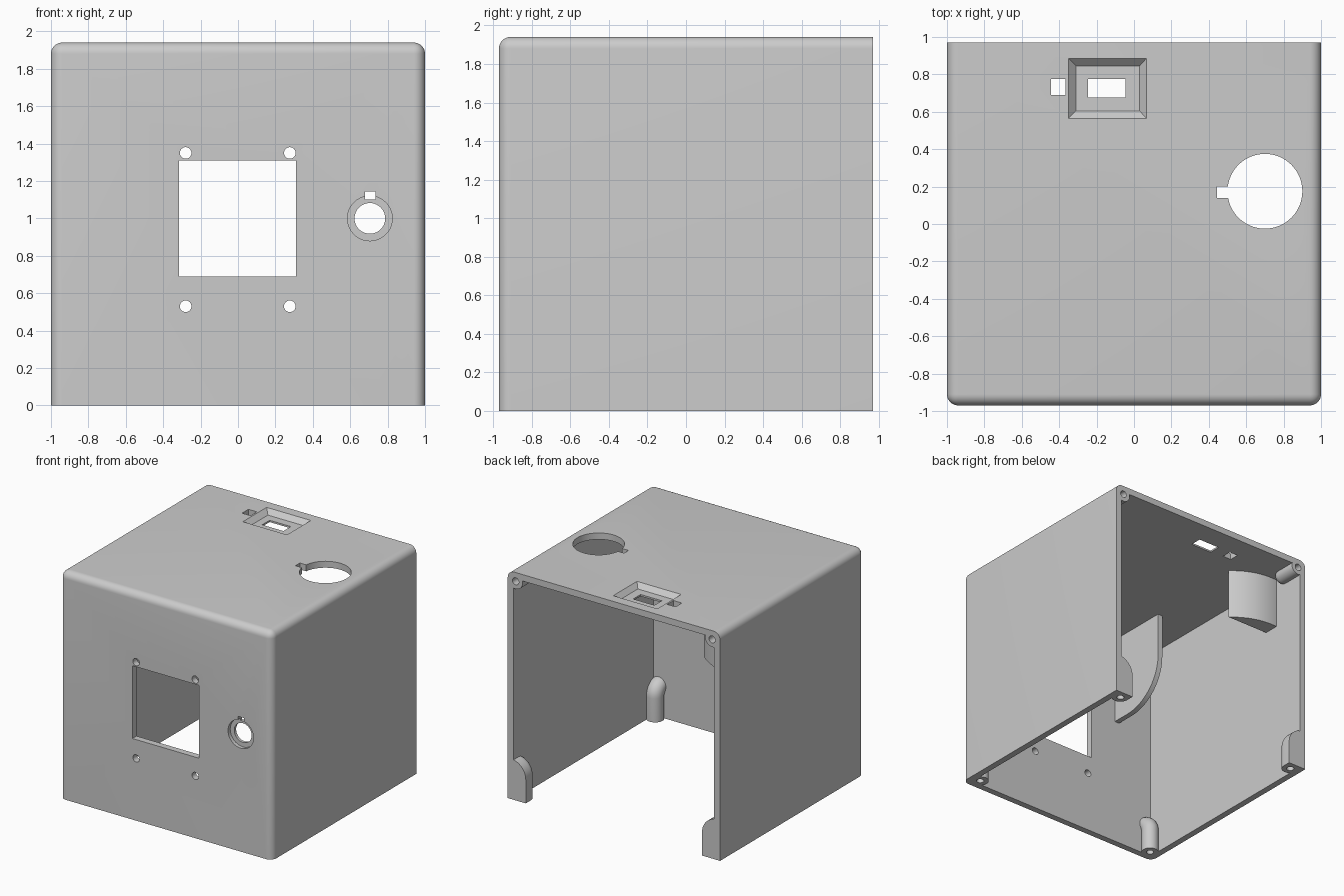
import bpy, bmesh
from math import pi, sin, cos
from mathutils import Vector

if "Cube" in bpy.data.objects:
    bpy.data.objects.remove(bpy.data.objects["Cube"])

W, D, H, T = 1.0, 0.97, 1.94, 0.055


def obj_from(bm, name):
    bmesh.ops.recalc_face_normals(bm, faces=bm.faces[:])
    me = bpy.data.meshes.new(name)
    bm.to_mesh(me)
    bm.free()
    ob = bpy.data.objects.new(name, me)
    bpy.context.collection.objects.link(ob)
    return ob


def loft(name, rings):
    bm = bmesh.new()
    vs = [[bm.verts.new(p) for p in r] for r in rings]
    n = len(rings[0])
    for a, b in zip(vs, vs[1:]):
        for i in range(n):
            bm.faces.new((a[i], a[(i + 1) % n], b[(i + 1) % n], b[i]))
    bm.faces.new(vs[0])
    bm.faces.new(vs[-1][::-1])
    return obj_from(bm, name)


def rect(x0, x1, y0, y1, z):
    return [(x0, y0, z), (x1, y0, z), (x1, y1, z), (x0, y1, z)]


def box(name, x0, x1, y0, y1, z0, z1):
    return loft(name, [rect(x0, x1, y0, y1, z0), rect(x0, x1, y0, y1, z1)])


def rod(name, axis, a, b, lo, hi, r, n=40, dome=False):
    """Round bar along z at (x,y)=(a,b), or along y at (x,z)=(a,b)."""
    stations = [(lo, r), (hi, r)]
    if dome:
        stations = [(lo + r * (1 - cos(t * pi / 12)), r * max(sin(t * pi / 12), 0.03))
                    for t in range(7)] + [(hi, r)]
    rings = []
    for h, q in stations:
        pts = [(a + q * cos(2 * pi * i / n), b + q * sin(2 * pi * i / n)) for i in range(n)]
        rings.append([(x, y, h) if axis == 'z' else (x, h, y) for x, y in pts])
    return loft(name, rings)


def boolean(target, other, op):
    m = target.modifiers.new(op, 'BOOLEAN')
    m.operation, m.solver, m.object = op, 'EXACT', other
    bpy.context.view_layer.objects.active = target
    bpy.ops.object.modifier_apply(modifier=m.name)
    bpy.data.objects.remove(other)


def elbow(c, u_dir, v_dir, square):
    """Upright screw boss whose top bends into the wall along u_dir."""
    r, R, n = 0.07, 0.073, 16
    if square:
        sec = [(r * cos(pi + pi * i / n), r * sin(pi + pi * i / n)) for i in range(n + 1)]
        sec += [(r, r), (-r, r)]
    else:
        sec = [(r * cos(pi * i / n), r * sin(pi * i / n)) for i in range(2 * n)]
    c, u_dir, v_dir = Vector(c), Vector(u_dir), Vector(v_dir)

    def ring(a, z0):
        return [c + u_dir * (R - (R - u) * cos(a)) + v_dir * v
                + Vector((0, 0, z0 + (R - u) * sin(a))) for u, v in sec]
    return loft("screw_boss", [ring(0, 0)] + [ring(pi / 2 * k / 10, 0.2) for k in range(11)])


# Outer case with rounded top and front edges
case = box("enclosure_shell", -W, W, -D, D, 0, H)
bm = bmesh.new()
bm.from_mesh(case.data)
edges = []
for e in bm.edges:
    m = (e.verts[0].co + e.verts[1].co) / 2
    top, front, side = m.z > H - 0.01, m.y < -D + 0.01, abs(m.x) > W - 0.01
    if top + front + side == 2:
        edges.append(e)
bmesh.ops.bevel(bm, geom=edges, offset=0.06, segments=8, profile=0.5, affect='EDGES')
bm.to_mesh(case.data)
bm.free()

# Hollow, open at back and bottom
boolean(case, box("cavity", -W + T, W - T, -D + T, D + 1, -1, H - T), 'DIFFERENCE')

# Inner parts: bosses, gusset plate, curved block
parts = []
for s in (-1, 1):
    parts += [elbow((s * 0.9, -0.87, 0), (0, -1, 0), (1, 0, 0), False),
              elbow((s * 0.9, 0.9, 0), (s, 0, 0), (0, 1, 0), True),
              rod("top_boss", 'y', s * 0.925, 1.865, 0.72, D, 0.065, dome=True)]
plate = [(-0.94, 1.91), (-0.37, 1.91)]
plate += [(-0.75 + 0.38 * cos(pi / 2 * k / 12), 1.5 - 0.38 * sin(pi / 2 * k / 12)) for k in range(13)]
plate += [(-0.94, 1.12)]
parts.append(loft("gusset_plate", [[(x, y, z) for y, z in plate] for x in (-0.61, -0.565)]))
block = [(-0.97, 0.54)]
for k in range(13):
    t = k / 12
    b = 0.2 * t * (1 - t)
    block.append((-0.55 - 0.42 * t + 0.3 * b, 0.54 + 0.13 * t + 0.95 * b))
parts.append(loft("curved_block", [[(x, y, z) for x, y in block] for z in (1.45, 1.91)]))
for p in parts:
    boolean(case, p, 'UNION')

# Front openings: window, fixing holes, stepped round hole with key
cuts = [box("window", -0.315, 0.31, -1.1, -0.8, 0.69, 1.31),
        rod("recess", 'y', 0.705, 1.0, -1.1, -D + 0.03, 0.12),
        rod("round_hole", 'y', 0.705, 1.0, -1.1, -0.8, 0.082),
        box("key", 0.68, 0.735, -1.1, -0.8, 1.1, 1.145)]
for x in (-0.28, 0.277):
    for z in (0.53, 1.35):
        cuts.append(rod("fixing_hole", 'y', x, z, -1.1, -0.8, 0.031, 24))

# Top openings: keyed round hole, tapered pocket with slot, small hole
cuts += [rod("dial_hole", 'z', 0.7, 0.175, 1.8, 2.1, 0.2, 64),
         box("dial_key", 0.443, 0.55, 0.14, 0.2, 1.8, 2.1),
         loft("pocket", [rect(-0.31, 0.03, 0.605, 0.845, H - 0.04),
                         rect(-0.36, 0.075, 0.555, 0.895, H + 0.01)]),
         box("slot", -0.245, -0.045, 0.675, 0.775, 1.8, 2.1),
         box("small_hole", -0.445, -0.365, 0.69, 0.775, 1.8, 2.1)]

# Screw holes in the bosses
for s in (-1, 1):
    cuts += [rod("screw", 'z', s * 0.9, y, -0.1, 0.2, 0.03, 24) for y in (-0.87, 0.9)]
    cuts.append(rod("screw", 'y', s * 0.925, 1.865, 0.8, 1.1, 0.03, 24))
for c in cuts:
    boolean(case, c, 'DIFFERENCE')

bpy.ops.object.select_all(action='DESELECT')
case.select_set(True)
bpy.context.view_layer.objects.active = case
bpy.ops.object.shade_smooth_by_angle(angle=0.5)
